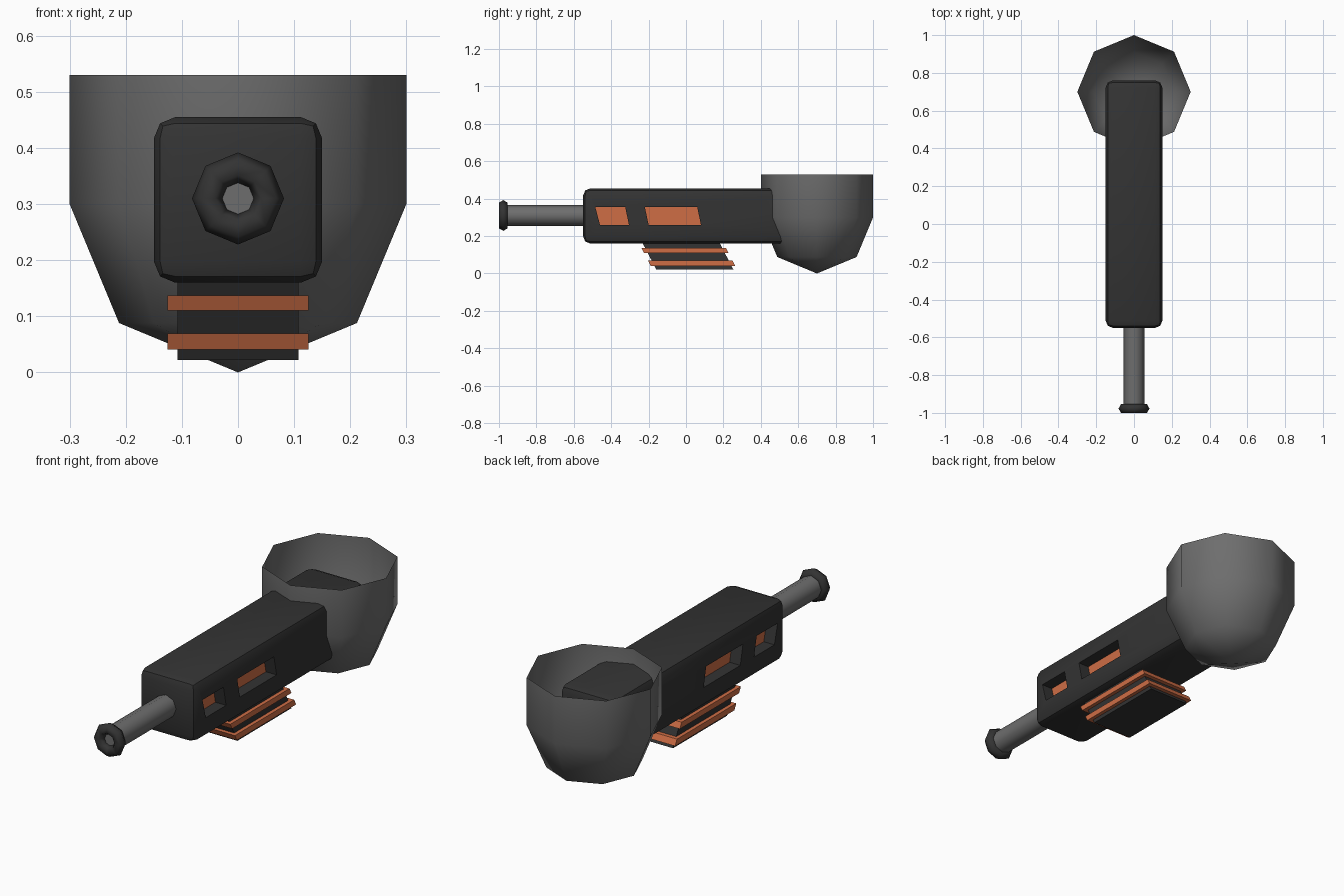
import bpy, bmesh, math
from mathutils import Matrix, Vector

if "Cube" in bpy.data.objects:
    bpy.data.objects.remove(bpy.data.objects["Cube"])


def material(name, rgb):
    m = bpy.data.materials.new(name)
    m.diffuse_color = (*rgb, 1)
    m.use_nodes = True
    m.node_tree.nodes["Principled BSDF"].inputs["Base Color"].default_value = m.diffuse_color
    return m


DARK = material("charcoal", (0.033, 0.033, 0.033))
GREY = material("steel grey", (0.155, 0.155, 0.155))
ORANGE = material("burnt orange", (0.62, 0.155, 0.06))


def finish(name, bm, mat, angle=None):
    bmesh.ops.recalc_face_normals(bm, faces=bm.faces)
    me = bpy.data.meshes.new(name)
    bm.to_mesh(me)
    bm.free()
    ob = bpy.data.objects.new(name, me)
    bpy.context.collection.objects.link(ob)
    me.materials.append(mat)
    if angle:
        smooth(ob, angle)
    return ob


def smooth(ob, angle):
    bpy.ops.object.select_all(action='DESELECT')
    ob.select_set(True)
    bpy.context.view_layer.objects.active = ob
    bpy.ops.object.shade_smooth_by_angle(angle=math.radians(angle))


def prism(bm, x0, x1, outline):
    """Extrude a (y, z) outline from x0 to x1."""
    a = [bm.verts.new((x0, y, z)) for y, z in outline]
    b = [bm.verts.new((x1, y, z)) for y, z in outline]
    bm.faces.new(a)
    bm.faces.new(b[::-1])
    n = len(a)
    for i in range(n):
        bm.faces.new((a[i], b[i], b[(i + 1) % n], a[(i + 1) % n]))


def ring(bm, r, z):
    return [bm.verts.new((r * math.cos(i * math.pi / 4), r * math.sin(i * math.pi / 4), z))
            for i in range(8)]


def bridge(bm, a, b):
    for i in range(8):
        bm.faces.new((a[i], a[(i + 1) % 8], b[(i + 1) % 8], b[i]))


# open bowl at the rear: half sphere with an extended rim
bm = bmesh.new()
rows = [ring(bm, 0.3, 0.53), ring(bm, 0.3, 0.3), ring(bm, 0.212, 0.088)]
for a, b in zip(rows, rows[1:]):
    bridge(bm, a, b)
tip = bm.verts.new((0, 0, 0))
for i in range(8):
    bm.faces.new((rows[2][i], rows[2][(i + 1) % 8], tip))
bmesh.ops.translate(bm, verts=bm.verts, vec=(0, 0.7, 0))
finish("bowl", bm, GREY, 60)

# window outlines (slanted)
windows = [
    [(-0.485, 0.355), (-0.325, 0.355), (-0.305, 0.26), (-0.46, 0.26)],
    [(-0.22, 0.355), (0.06, 0.355), (0.08, 0.26), (-0.20, 0.26)],
]
FLOOR = 0.09

# long body with rounded edges and side pockets
bm = bmesh.new()
prism(bm, -0.15, 0.15, [(-0.55, 0.16), (0.76, 0.16), (0.76, 0.455), (-0.55, 0.455)])
bmesh.ops.bevel(bm, geom=bm.edges[:], offset=0.038, segments=2, profile=0.5, affect='EDGES')
body = finish("body", bm, DARK)

bm = bmesh.new()
for w in windows:
    prism(bm, FLOOR, 0.25, w)
    prism(bm, -0.25, -FLOOR, w)
cutter = finish("pocket_cutter", bm, DARK)
mod = body.modifiers.new("pockets", 'BOOLEAN')
mod.operation = 'DIFFERENCE'
mod.solver = 'EXACT'
mod.object = cutter
bpy.ops.object.select_all(action='DESELECT')
bpy.context.view_layer.objects.active = body
body.select_set(True)
bpy.ops.object.modifier_apply(modifier=mod.name)
bpy.data.objects.remove(cutter)
smooth(body, 40)

# orange window panels on the pocket floors
bm = bmesh.new()
for w in windows:
    for s in (-1, 1):
        prism(bm, s * (FLOOR - 0.003), s * (FLOOR + 0.003), w)
finish("window_panels", bm, ORANGE)

# barrel
to_y = Matrix.Translation((0, 0, 0.31)) @ Matrix.Rotation(math.radians(90), 4, 'X')
bm = bmesh.new()
a, b = ring(bm, 0.055, 0.5), ring(bm, 0.055, 0.977)
bridge(bm, a, b)
bm.faces.new(a)
bm.faces.new(b)
bm.transform(to_y)
finish("barrel", bm, GREY, 60)

# muzzle ring: eight-sided torus
bm = bmesh.new()
loops = []
for k in range(6):
    t = k * math.pi / 3
    loops.append(ring(bm, 0.055 + 0.027 * math.cos(t), 0.977 + 0.027 * math.sin(t)))
for k in range(6):
    bridge(bm, loops[k], loops[(k + 1) % 6])
bm.transform(to_y)
finish("muzzle_ring", bm, DARK, 70)


# slanted block below the body, with two orange bands
def slanted(name, half, z0, z1, grow, mat):
    def y(z, front):
        return (-0.158 - grow if front else 0.254 + grow) - 0.52 * (z - 0.02)
    bm = bmesh.new()
    prism(bm, -half, half, [(y(z0, 1), z0), (y(z0, 0), z0), (y(z1, 0), z1), (y(z1, 1), z1)])
    finish(name, bm, mat)


slanted("lower_block", 0.108, 0.022, 0.2, 0, DARK)
slanted("upper_band", 0.126, 0.11, 0.137, 0.02, ORANGE)
slanted("lower_band", 0.126, 0.041, 0.069, 0.02, ORANGE)
